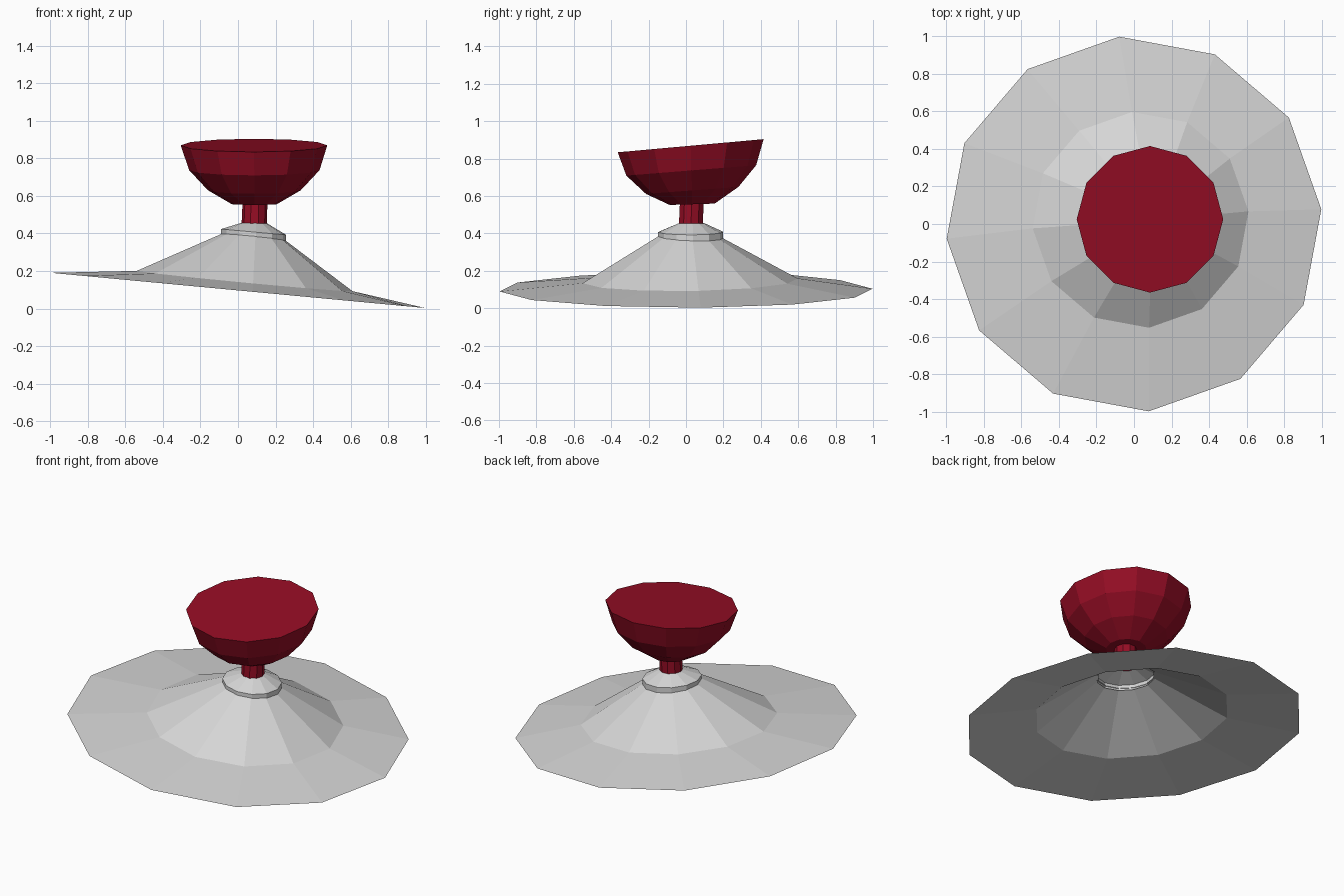
import bpy, bmesh, math

if "Cube" in bpy.data.objects:
    bpy.data.objects.remove(bpy.data.objects["Cube"])

def material(name, rgb):
    m = bpy.data.materials.new(name)
    m.diffuse_color = (*rgb, 1)
    m.use_nodes = True
    m.node_tree.nodes["Principled BSDF"].inputs["Base Color"].default_value = m.diffuse_color
    return m

GREY = material("light grey", (0.67, 0.67, 0.67))
RED = material("deep red", (0.30, 0.004, 0.018))

def loft(name, mat, rings, sides=12, turn=0, cap_bottom=False, cap_top=False):
    """Join tilted rings (cx, cy, cz, radius, slope_x, slope_y) from bottom to top."""
    bm = bmesh.new()
    loops = []
    for cx, cy, cz, r, sx, sy in rings:
        loop = []
        for i in range(sides):
            a = math.radians(turn) + math.tau * i / sides
            dx, dy = r * math.cos(a), r * math.sin(a)
            loop.append(bm.verts.new((cx + dx, cy + dy, cz + sx * dx + sy * dy)))
        loops.append(loop)
    for low, high in zip(loops, loops[1:]):
        for i in range(sides):
            j = (i + 1) % sides
            bm.faces.new((low[i], low[j], high[j], high[i]))
    if cap_bottom:
        bm.faces.new(loops[0][::-1])
    if cap_top:
        bm.faces.new(loops[-1])
    me = bpy.data.meshes.new(name)
    bm.to_mesh(me)
    bm.free()
    me.materials.append(mat)
    ob = bpy.data.objects.new(name, me)
    bpy.context.collection.objects.link(ob)
    return ob

# Wide tilted brim and hollow cone, open underneath
loft("brim_and_cone", GREY, [
    (0, 0, 0.097, 1.0, -0.094, 0),
    (0.035, 0.022, 0.147, 0.576, -0.095, 0.015),
    (0.08, 0.022, 0.383, 0.167, -0.09, -0.03),
], turn=4.5)

# Collar on top of the cone
loft("collar", GREY, [
    (0.083, 0.025, 0.373, 0.174, -0.09, 0),
    (0.083, 0.025, 0.408, 0.174, -0.09, 0),
    (0.09, 0.03, 0.455, 0.068, -0.04, 0),
], turn=4.5, cap_top=True)

# Short stem
loft("stem", RED, [
    (0.087, 0.027, 0.45, 0.068, 0, 0),
    (0.09, 0.03, 0.562, 0.066, 0, 0),
], sides=10)

# Closed half-round bowl with a sloping flat top
loft("bowl", RED, [
    (0.087, 0.033, 0.556, 0.12, 0, 0.03),
    (0.087, 0.033, 0.630, 0.247, 0, 0.075),
    (0.087, 0.028, 0.737, 0.347, 0, 0.08),
    (0.085, 0.025, 0.869, 0.39, 0, 0.09),
], cap_bottom=True, cap_top=True)
